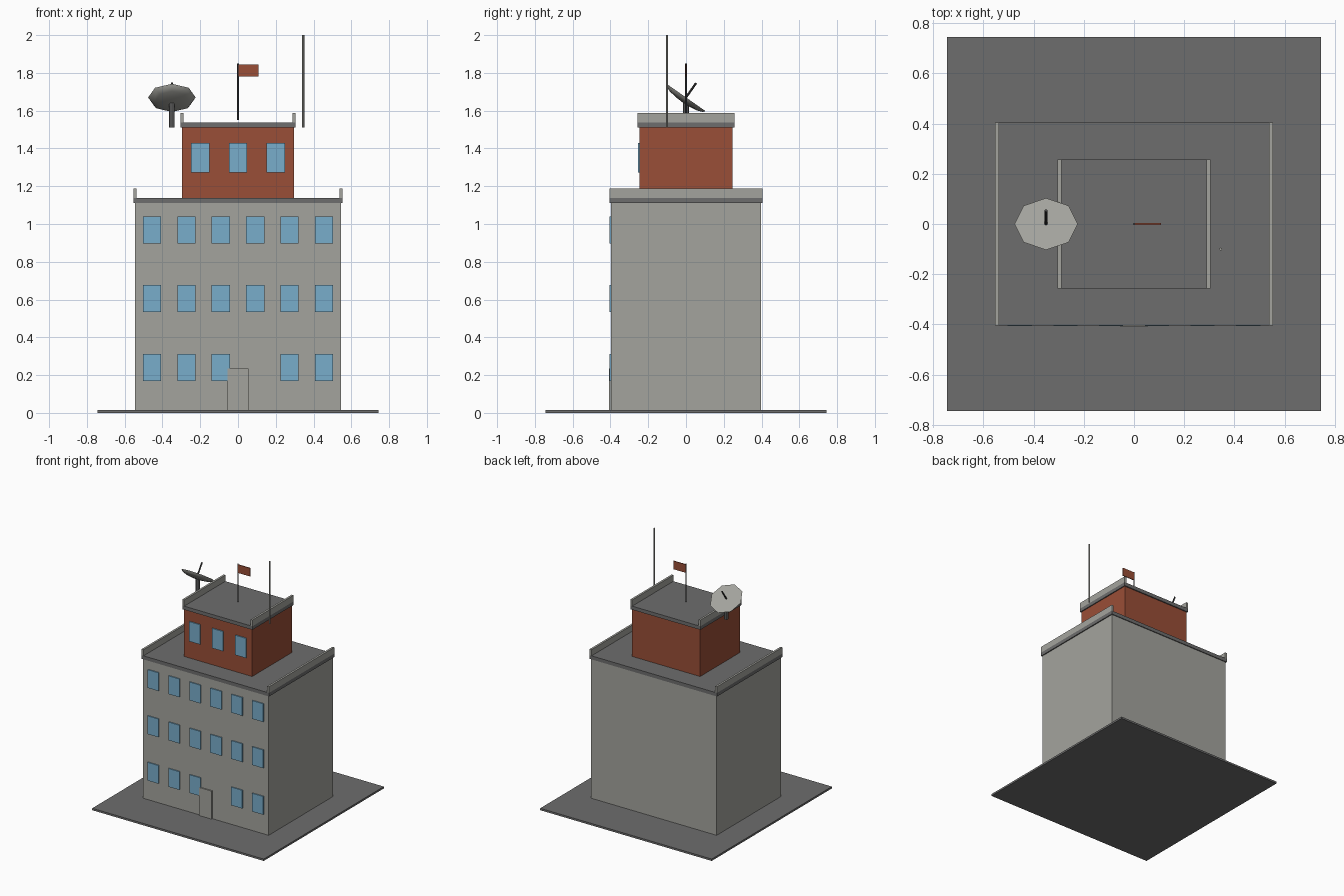
import bpy, bmesh, math
from mathutils import Matrix, Vector

cube = bpy.data.objects.get("Cube")
if cube:
    bpy.data.objects.remove(cube, do_unlink=True)


def material(name, rgb):
    m = bpy.data.materials.new(name)
    m.use_nodes = True
    m.diffuse_color = (*rgb, 1)
    m.node_tree.nodes["Principled BSDF"].inputs["Base Color"].default_value = (*rgb, 1)
    return m


concrete = material("concrete grey", (0.37, 0.37, 0.34))
roofing = material("roof grey", (0.155, 0.155, 0.155))
brick = material("brick red", (0.32, 0.077, 0.038))
glass = material("window blue", (0.19, 0.42, 0.6))
metal = material("dark metal", (0.06, 0.06, 0.06))


def finish(name, bm, mat):
    bmesh.ops.recalc_face_normals(bm, faces=bm.faces)
    mesh = bpy.data.meshes.new(name)
    bm.to_mesh(mesh)
    bm.free()
    mesh.materials.append(mat)
    ob = bpy.data.objects.new(name, mesh)
    bpy.context.collection.objects.link(ob)
    return ob


def box(name, x, y, z, mat):
    """Box from (min, max) pairs."""
    bm = bmesh.new()
    size = [b - a for a, b in (x, y, z)]
    mid = [(a + b) / 2 for a, b in (x, y, z)]
    bmesh.ops.create_cube(bm, size=1, matrix=Matrix.Translation(mid) @ Matrix.Diagonal((*size, 1)))
    return finish(name, bm, mat)


def rod(name, start, end, radius, mat, sides=8):
    a, b = Vector(start), Vector(end)
    bm = bmesh.new()
    turn = (b - a).to_track_quat('Z', 'Y').to_matrix().to_4x4()
    bmesh.ops.create_cone(bm, cap_ends=True, segments=sides, radius1=radius, radius2=radius,
                          depth=(b - a).length, matrix=Matrix.Translation((a + b) / 2) @ turn)
    return finish(name, bm, mat)


def storey_block(name, hx, hy, bottom, top, wall, rx, ry):
    """Walls with an overhanging roof slab and a parapet along each side."""
    box(name + "_walls", (-hx, hx), (-hy, hy), (bottom, top), wall)
    box(name + "_roof", (-rx, rx), (-ry, ry), (top, top + 0.028), roofing)
    for side, s in (("left", 1), ("right", -1)):
        box(f"{name}_parapet_{side}", sorted((s * rx, s * (rx - 0.016))), (-ry, ry),
            (top + 0.028, top + 0.077), concrete)


def window(name, x, z, front, height):
    box(name, (x - 0.048, x + 0.048), (front - 0.008, front + 0.005),
        (z - height / 2, z + height / 2), glass)


# Ground and the two building blocks
box("ground_slab", (-0.745, 0.745), (-0.745, 0.745), (0, 0.015), roofing)
storey_block("main_building", 0.545, 0.398, 0.015, 1.11, concrete, 0.553, 0.405)
storey_block("upper_tower", 0.296, 0.247, 1.138, 1.51, brick, 0.304, 0.256)

# Windows: the ground floor leaves a gap beside the door
for row, z in enumerate((0.24, 0.605, 0.968)):
    for col in range(6):
        if (row, col) != (0, 3):
            window(f"window_{row}_{col}", (col - 2.5) * 0.182, z, -0.398, 0.143)
for col in (-1, 0, 1):
    window(f"tower_window_{col + 1}", col * 0.2, 1.35, -0.247, 0.155)

box("front_door", (-0.055, 0.055), (-0.408, -0.39), (0.015, 0.235), concrete)

# Radio mast and flag
rod("radio_mast", (0.345, -0.1, 1.51), (0.345, -0.1, 2.0), 0.006, concrete)
rod("flag_pole", (0, 0, 1.55), (0, 0, 1.85), 0.004, metal)
box("flag", (0, 0.108), (-0.003, 0.003), (1.78, 1.845), brick)

# Satellite dish: shallow eight-sided bowl with a flat face, tilted to the back
dish_centre = Vector((-0.35, 0, 1.67))
tilt = Matrix.Rotation(math.radians(-35), 4, 'X')
bm = bmesh.new()
rings = []
for step in range(4):
    a = math.radians(step * 22.5)
    rings.append([bm.verts.new((0.126 * math.cos(a) * math.cos(k * math.pi / 4),
                                0.126 * math.cos(a) * math.sin(k * math.pi / 4),
                                -0.032 * math.sin(a))) for k in range(8)])
bm.faces.new(rings[0])
for low, high in zip(rings, rings[1:]):
    for k in range(8):
        bm.faces.new((low[k], low[k - 1], high[k - 1], high[k]))
tip = bm.verts.new((0, 0, -0.032))
for k in range(8):
    bm.faces.new((rings[-1][k], rings[-1][k - 1], tip))
dish = finish("satellite_dish", bm, concrete)
dish.matrix_world = Matrix.Translation(dish_centre) @ tilt
bpy.context.view_layer.objects.active = dish
dish.select_set(True)
bpy.ops.object.shade_smooth_by_angle(angle=math.radians(50))
# Keep the flat face crisp at the rim
dish.data.polygons[0].use_smooth = False

rod("dish_feed", dish_centre, dish_centre + tilt @ Vector((0, 0, 0.093)), 0.006, metal)
rod("dish_post", (-0.35, 0, 1.51), (-0.35, 0, 1.645), 0.015, roofing)
